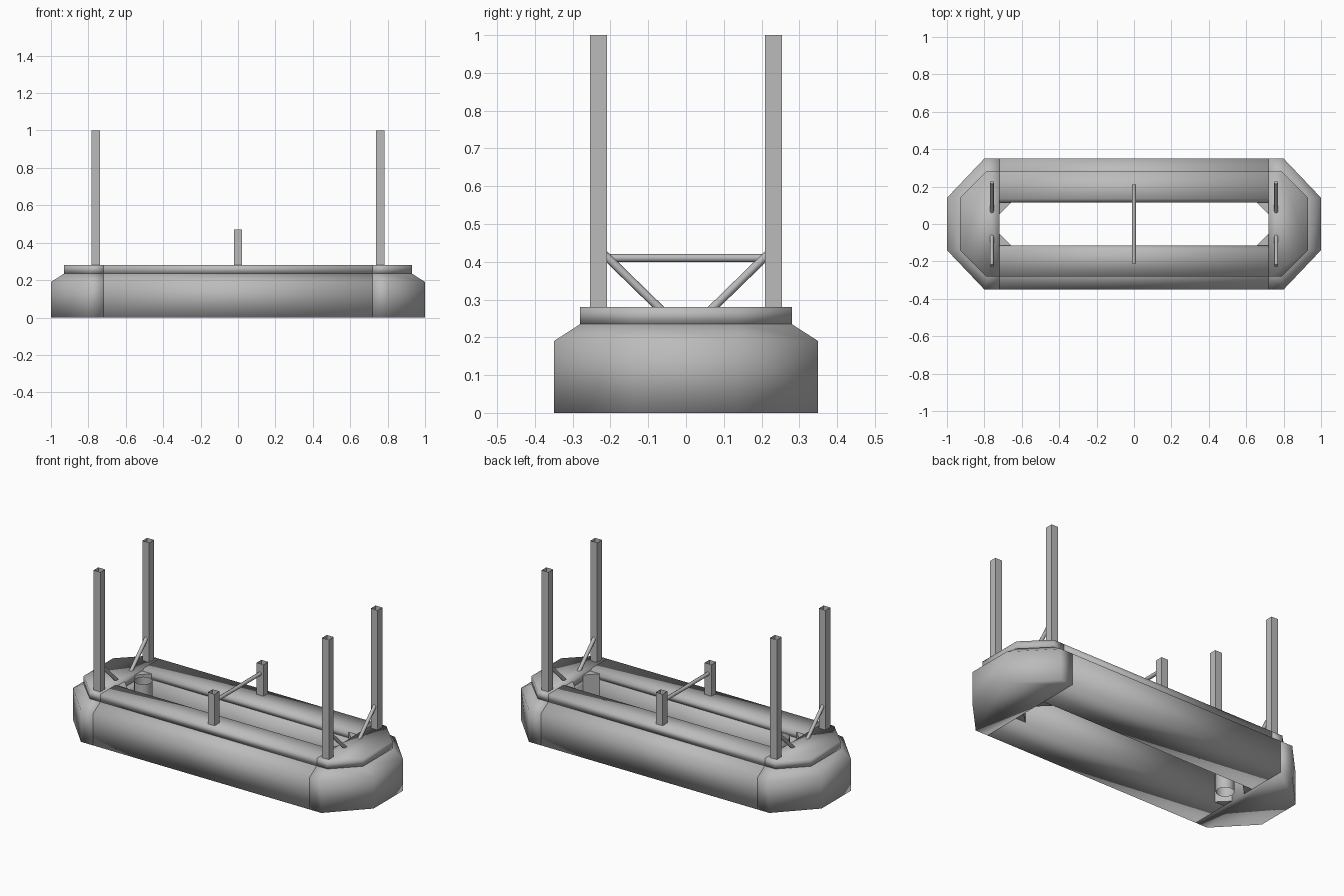
import bpy, bmesh
from mathutils import Vector

cube = bpy.data.objects.get("Cube")
if cube:
    bpy.data.objects.remove(cube, do_unlink=True)

grey = bpy.data.materials.new("plain_grey")
grey.use_nodes = True
COLOUR = (0.5, 0.5, 0.5, 1)
grey.diffuse_color = COLOUR
grey.node_tree.nodes["Principled BSDF"].inputs["Base Color"].default_value = COLOUR


def finish(name, bm, smooth=False, closed=True):
    if closed:
        bmesh.ops.recalc_face_normals(bm, faces=bm.faces)
    mesh = bpy.data.meshes.new(name)
    for f in bm.faces:
        f.smooth = smooth
    bm.to_mesh(mesh)
    bm.free()
    mesh.materials.append(grey)
    obj = bpy.data.objects.new(name, mesh)
    bpy.context.collection.objects.link(obj)
    return obj


def loft(name, rings, smooth=False, caps=True):
    """Skin a stack of equal-length point rings."""
    bm = bmesh.new()
    loops = [[bm.verts.new(p) for p in ring] for ring in rings]
    n = len(loops[0])
    for a, b in zip(loops, loops[1:]):
        for i in range(n):
            j = (i + 1) % n
            bm.faces.new((a[i], a[j], b[j], b[i]))
    if caps:
        bm.faces.new(loops[0][::-1])
        bm.faces.new(loops[-1])
    return finish(name, bm, smooth, caps)


def square_tube(name, x, y, z0, z1, half=0.0225):
    ring = [(x - half, y - half), (x + half, y - half),
            (x + half, y + half), (x - half, y + half)]
    loft(name, [[(px, py, z) for px, py in ring] for z in (z0, z1)], caps=False)


def rod(name, start, end, radius=0.011, sides=8, caps=True):
    start, end = Vector(start), Vector(end)
    axis = end - start
    bm = bmesh.new()
    bmesh.ops.create_cone(bm, cap_ends=caps, segments=sides, radius1=radius,
                          radius2=radius, depth=axis.length)
    turn = axis.to_track_quat('Z', 'Y')
    for v in bm.verts:
        v.co = turn @ v.co + (start + end) / 2
    obj = finish(name, bm, True)
    bpy.context.view_layer.objects.active = obj
    bpy.ops.object.select_all(action='DESELECT')
    obj.select_set(True)
    bpy.ops.object.shade_smooth_by_angle(angle=1.0)


def end_outline(s, z, reach, corner, width, slant):
    """Half octagon plan of an end block."""
    half = [(0.72, width), (corner, width), (reach, slant)]
    pts = half + [(x, -y) for x, y in half[::-1]]
    return [(s * x, y, z) for x, y in pts]


# Long side floats and their raised rims
body = [(0.35, 0), (0.35, 0.19), (0.28, 0.235), (0.115, 0.235), (0.115, 0)]
rim = [(0.28, 0.235), (0.28, 0.28), (0.135, 0.28), (0.115, 0.26), (0.115, 0.235)]
for side, s in (("front", -1), ("back", 1)):
    for part, profile in (("float", body), ("rim", rim)):
        loft(f"{side}_{part}",
             [[(x, s * y, z) for y, z in profile] for x in (-0.72, 0.72)], True)

# Angled end blocks, rims and inner corner gussets
for side, s in (("right", -1), ("left", 1)):
    outer = (1.0, 0.8, 0.35, 0.14)
    inner = (0.93, 0.79, 0.28, 0.14)
    loft(f"{side}_end_block", [end_outline(s, 0, *outer), end_outline(s, 0.19, *outer),
                               end_outline(s, 0.235, *inner)], True)
    loft(f"{side}_end_rim", [end_outline(s, z, *inner) for z in (0.235, 0.28)], True)
    for t in (-1, 1):
        corner = [(0.72, 0.115), (0.655, 0.115), (0.72, 0.05)]
        loft(f"{side}_corner_gusset",
             [[(s * x, t * y, z) for x, y in corner] for z in (0, 0.27)])

# Corner posts with diagonal braces
for x in (-0.76, 0.76):
    for t in (-1, 1):
        square_tube("corner_post", x, t * 0.232, 0.28, 1.0)
        rod("post_brace", (x, t * 0.222, 0.425), (x, t * 0.065, 0.272))

# Middle posts and crossbar
for t in (-1, 1):
    square_tube("middle_post", 0, t * 0.232, 0.28, 0.47)
rod("crossbar", (0, -0.21, 0.41), (0, 0.21, 0.41))

# Open upright pipe in the well
rod("well_pipe", (-0.63, 0, 0), (-0.63, 0, 0.28), 0.05, 20, False)
